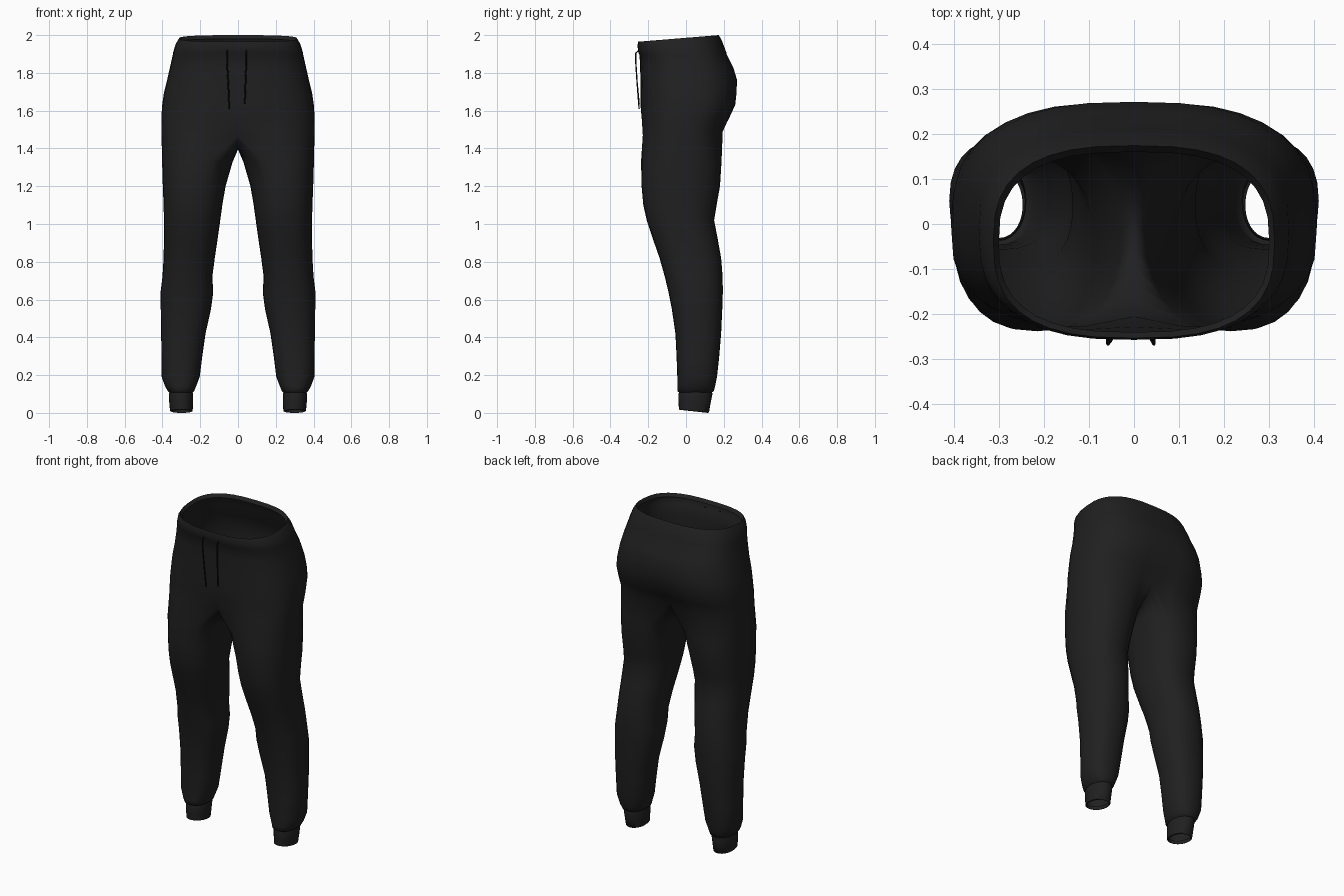
import bpy
import math

if "Cube" in bpy.data.objects:
    bpy.data.objects.remove(bpy.data.objects["Cube"])

M, K = 18, 9            # segments on the outer half, points along the crotch
N = M + 1 + K           # points around one leg


def material(name, v):
    m = bpy.data.materials.new(name)
    m.diffuse_color = (v, v, v, 1)
    m.use_nodes = True
    m.node_tree.nodes["Principled BSDF"].inputs["Base Color"].default_value = m.diffuse_color
    return m


fabric = material("black fabric", 0.0145)
cord = material("cord black", 0.006)


def spow(v, e):
    return math.copysign(abs(v) ** e, v) if abs(v) > 1e-6 else 0.0


def hip_ring(zf, zb, a, yf, yb, df=0.0, db=0.0):
    """Half ring from front centre, round the side, to back centre."""
    pts, cy, b = [], (yf + yb) / 2, (yb - yf) / 2
    for i in range(M + 1):
        t = -math.pi / 2 + math.pi * i / M
        x = a * spow(math.cos(t), 2 / 2.7)
        s = spow(math.sin(t), 2 / 2.7)
        y = cy + b * s
        dent = math.exp(-(x / 0.1) ** 2)
        y += dent * (df if s < 0 else -db)
        pts.append((x, y, zf + (zb - zf) * (s + 1) / 2))
    return pts


def leg_ring(zf, zb, xi, xo, yf, yb, p=2.3):
    """Closed ring of one leg, starting at its inner front."""
    pts = []
    start = -math.pi * M / N
    for i in range(N):
        t = start + 2 * math.pi * i / N
        s = spow(math.sin(t), 2 / p)
        pts.append(((xi + xo) / 2 + (xo - xi) / 2 * spow(math.cos(t), 2 / p),
                    (yf + yb) / 2 + (yb - yf) / 2 * s,
                    zf + (zb - zf) * (s + 1) / 2))
    return pts


def make_half(name, verts, faces):
    me = bpy.data.meshes.new(name)
    me.from_pydata(verts, [], faces)
    me.materials.append(fabric)
    ob = bpy.data.objects.new(name, me)
    bpy.context.collection.objects.link(ob)
    bpy.ops.object.select_all(action='DESELECT')
    ob.select_set(True)
    bpy.context.view_layer.objects.active = ob
    bpy.ops.object.shade_smooth_by_angle(angle=math.radians(55))
    mod = ob.modifiers.new("mirror", 'MIRROR')
    mod.use_clip = True
    mod.merge_threshold = 0.0005


def strip(faces, up, down, closed):
    n = len(up)
    for i in range(n if closed else n - 1):
        j = (i + 1) % n
        faces.append((up[i], down[i], down[j], up[j]))


# Hips: front z, back z, half width, front y, back y, centre dents
hips = [(1.945, 1.98, 0.300, -0.240, 0.160),
        (1.965, 2.00, 0.312, -0.253, 0.174),
        (1.945, 1.97, 0.328, -0.257, 0.190),
        (1.905, 1.91, 0.344, -0.252, 0.213),
        (1.895, 1.90, 0.345, -0.246, 0.215),
        (1.83, 1.83, 0.360, -0.243, 0.250),
        (1.76, 1.76, 0.376, -0.241, 0.271),
        (1.69, 1.69, 0.393, -0.240, 0.272, 0, 0.006),
        (1.62, 1.63, 0.402, -0.240, 0.268, 0, 0.016),
        (1.55, 1.56, 0.406, -0.240, 0.238, 0.012, 0.025),
        (1.47, 1.49, 0.405, -0.240, 0.206, 0.035, 0.040)]

# Legs: z, inner x, outer x, front y, back y
legs = [(1.33, 0.028, 0.402, -0.238, 0.188),
        (1.20, 0.066, 0.398, -0.235, 0.180),
        (1.10, 0.083, 0.394, -0.226, 0.162),
        (1.02, 0.094, 0.392, -0.208, 0.149),
        (0.92, 0.108, 0.392, -0.175, 0.168),
        (0.82, 0.123, 0.394, -0.140, 0.186),
        (0.72, 0.136, 0.400, -0.112, 0.194),
        (0.64, 0.131, 0.410, -0.093, 0.195),
        (0.55, 0.143, 0.409, -0.075, 0.192),
        (0.42, 0.172, 0.407, -0.056, 0.186),
        (0.30, 0.189, 0.405, -0.050, 0.176),
        (0.19, 0.203, 0.404, -0.046, 0.164),
        (0.14, 0.222, 0.386, -0.046, 0.154),
        (0.115, 0.232, 0.371, -0.046, 0.147),
        (0.108, 0.242, 0.362, -0.036, 0.137)]

# Trousers body: hips, crotch seam and legs as one shell
verts, faces, prev = [], [], None
for h in hips:
    ring = list(range(len(verts), len(verts) + M + 1))
    verts += hip_ring(*h)
    if prev:
        strip(faces, prev, ring, False)
    prev = ring
f, b = verts[prev[0]], verts[prev[-1]]
seam = []
for k in range(1, K + 1):       # from back centre under to front centre
    u = k / (K + 1)
    y = b[1] + (f[1] - b[1]) * u
    end = b[2] + (f[2] - b[2]) * u
    seam.append(len(verts))
    verts.append((0, y, 1.395 + (end - 1.395) * abs(2 * u - 1) ** 2))
prev = prev + seam
for z, xi, xo, yf, yb in legs:
    ring = list(range(len(verts), len(verts) + N))
    verts += leg_ring(z, z, xi, xo, yf, yb)
    strip(faces, prev, ring, True)
    prev = ring
make_half("trousers_body", verts, faces)

# Ankle cuffs: open ribbed bands
verts, faces, prev = [], [], None
for c in [(0.118, 0.118, 0.242, 0.362, -0.034, 0.136),
          (0.100, 0.100, 0.237, 0.366, -0.040, 0.140),
          (0.060, 0.050, 0.238, 0.364, -0.039, 0.130),
          (0.018, 0.003, 0.240, 0.360, -0.038, 0.122),
          (0.016, 0.000, 0.246, 0.354, -0.032, 0.116),
          (0.035, 0.025, 0.247, 0.353, -0.031, 0.116)]:
    ring = list(range(len(verts), len(verts) + N))
    verts += leg_ring(*c, p=2.1)
    if prev:
        strip(faces, prev, ring, True)
    prev = ring
make_half("ankle_cuffs", verts, faces)

# Drawstrings hanging from the waistband
for name, x0, x1, end in (("drawstring_left", -0.058, -0.046, 1.61),
                          ("drawstring_right", 0.044, 0.036, 1.635)):
    path = [(x0, -0.248, 1.92), (x0, -0.266, 1.905), (x0, -0.266, 1.86),
            ((x0 + x1) / 2, -0.259, 1.75), (x1, -0.248, end)]
    cu = bpy.data.curves.new(name, 'CURVE')
    cu.dimensions = '3D'
    cu.bevel_depth = 0.004
    cu.bevel_resolution = 1
    cu.use_fill_caps = True
    sp = cu.splines.new('POLY')
    sp.points.add(len(path) - 1)
    for pt, co in zip(sp.points, path):
        pt.co = (*co, 1)
    cu.materials.append(cord)
    bpy.context.collection.objects.link(bpy.data.objects.new(name, cu))
